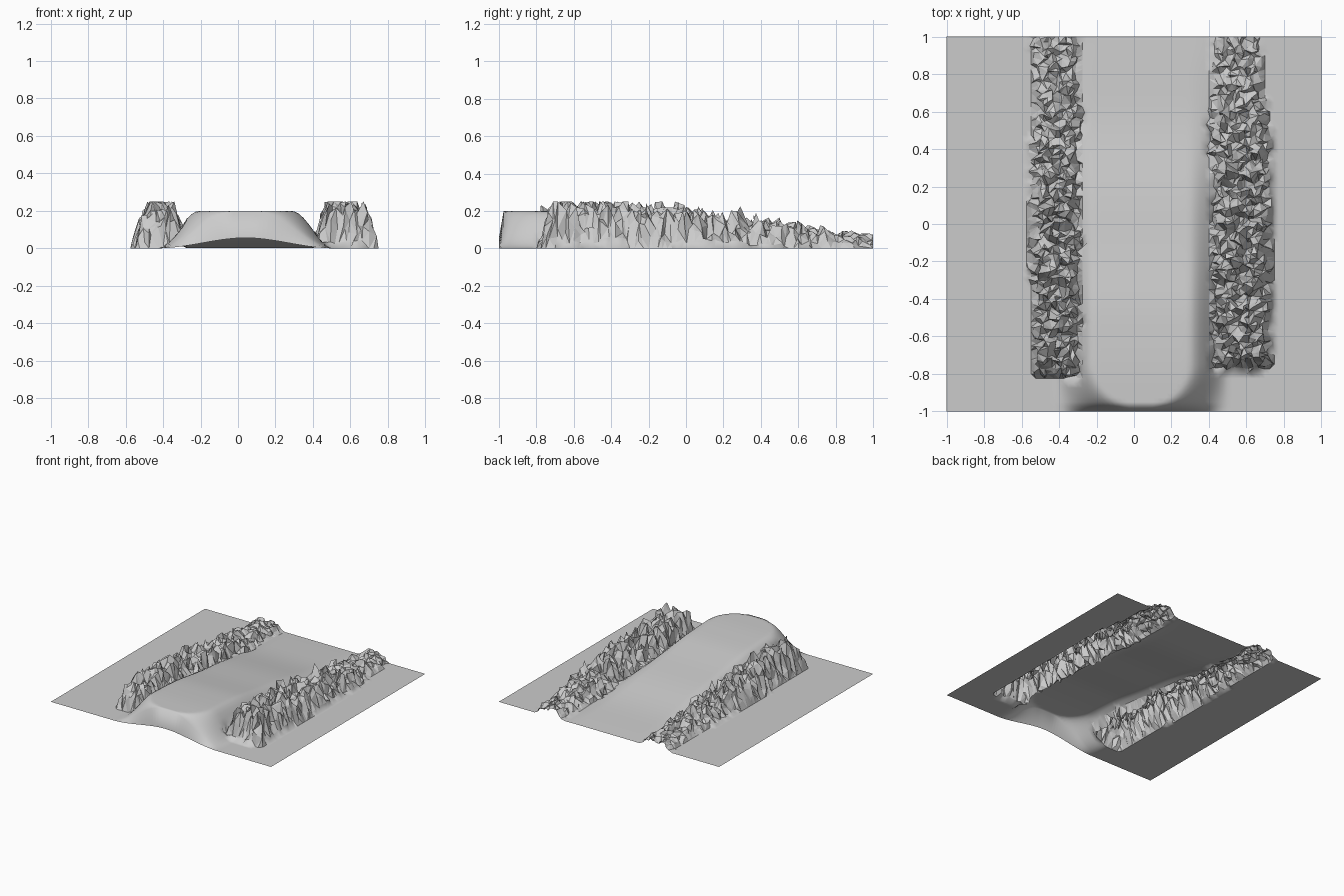
import bpy, bmesh, math, random
from mathutils import Vector, noise

if "Cube" in bpy.data.objects:
    bpy.data.objects.remove(bpy.data.objects["Cube"])

random.seed(7)
N = 80
STEP = 2 / N


def smooth(a, b, t):
    t = max(0, min(1, (t - a) / (b - a)))
    return t * t * (3 - 2 * t)


def wobble(y, seed):
    return 0.025 * noise.noise(Vector((seed, y * 4, 0.3)))


# ramp: rounded nose at the front, sinking to ground level at the back
def ramp_height(x, y):
    crest = 0.2 * (1 - smooth(-0.85, 1.1, y)) + 0.004 * math.sin(9 * y) * smooth(-0.7, -0.3, y)
    top = 0.25
    if y < -0.75:
        top *= math.sqrt(max(0, 1 - ((y + 0.75) / 0.23) ** 2))
    side = 1 - smooth(top, 0.47, abs(x - 0.04))
    lip = 0.28 if y < -0.99 else 1
    return max(0, crest * side * lip)


# rock banks: inner and outer edges with a front end
BANKS = {
    "left_rock_bank": (-0.55, -0.28, -0.83, 1.3),
    "right_rock_bank": (0.41, 0.73, -0.77, 5.7),
}


def bank_at(x, y):
    for name, (x0, x1, y0, seed) in BANKS.items():
        a, b = x0 + wobble(y, seed), x1 + wobble(y, seed + 9)
        if name.startswith("right"):
            b -= 0.06 * smooth(0.5, 1, y)
        inside = min(x - a, b - x, y - y0 - wobble(x, seed))
        if inside > 0:
            return name, inside
    return None, 0


# jagged points inside the banks, smooth ones everywhere else
points = {}
for i in range(N + 1):
    for j in range(N + 1):
        x, y = -1 + i * STEP, -1 + j * STEP
        z = ramp_height(x, y)
        name, inside = bank_at(x, y)
        if name:
            limit = 0.30 - 0.22 * smooth(-0.5, 1.2, y)
            n = 0.5 + 0.75 * noise.noise(Vector((x * 17, y * 17, 2.1)))
            n = 0.6 * n + 0.4 * random.random()
            grow = smooth(-0.02, 0.07, inside)
            rock = limit * grow * (0.12 + 1.0 * n)
            z = max(0.004, min(0.25, max(rock, z * 0.5)))
            x += random.uniform(-0.016, 0.016)
            if 0 < j < N:
                y += random.uniform(-0.016, 0.016)
        points[i, j] = (x, y, z)


def build(name, cells, flat):
    bm = bmesh.new()
    made = {}
    for i, j in cells:
        keys = [(i, j), (i + 1, j), (i + 1, j + 1), (i, j + 1)]
        for k in keys:
            if k not in made:
                made[k] = bm.verts.new(points[k])
        bm.faces.new([made[k] for k in keys])
    bmesh.ops.triangulate(bm, faces=bm.faces[:])
    for f in bm.faces:
        f.smooth = not flat
    mesh = bpy.data.meshes.new(name)
    bm.to_mesh(mesh)
    bm.free()
    bpy.context.collection.objects.link(bpy.data.objects.new(name, mesh))


# share the grid cells between the ground sheet and the two banks
parts = {"ground_and_ramp": []}
for i in range(N):
    for j in range(N):
        name, _ = bank_at(-1 + (i + 0.5) * STEP, -1 + (j + 0.5) * STEP)
        parts.setdefault(name or "ground_and_ramp", []).append((i, j))

for name, cells in parts.items():
    build(name, cells, flat=name in BANKS)
